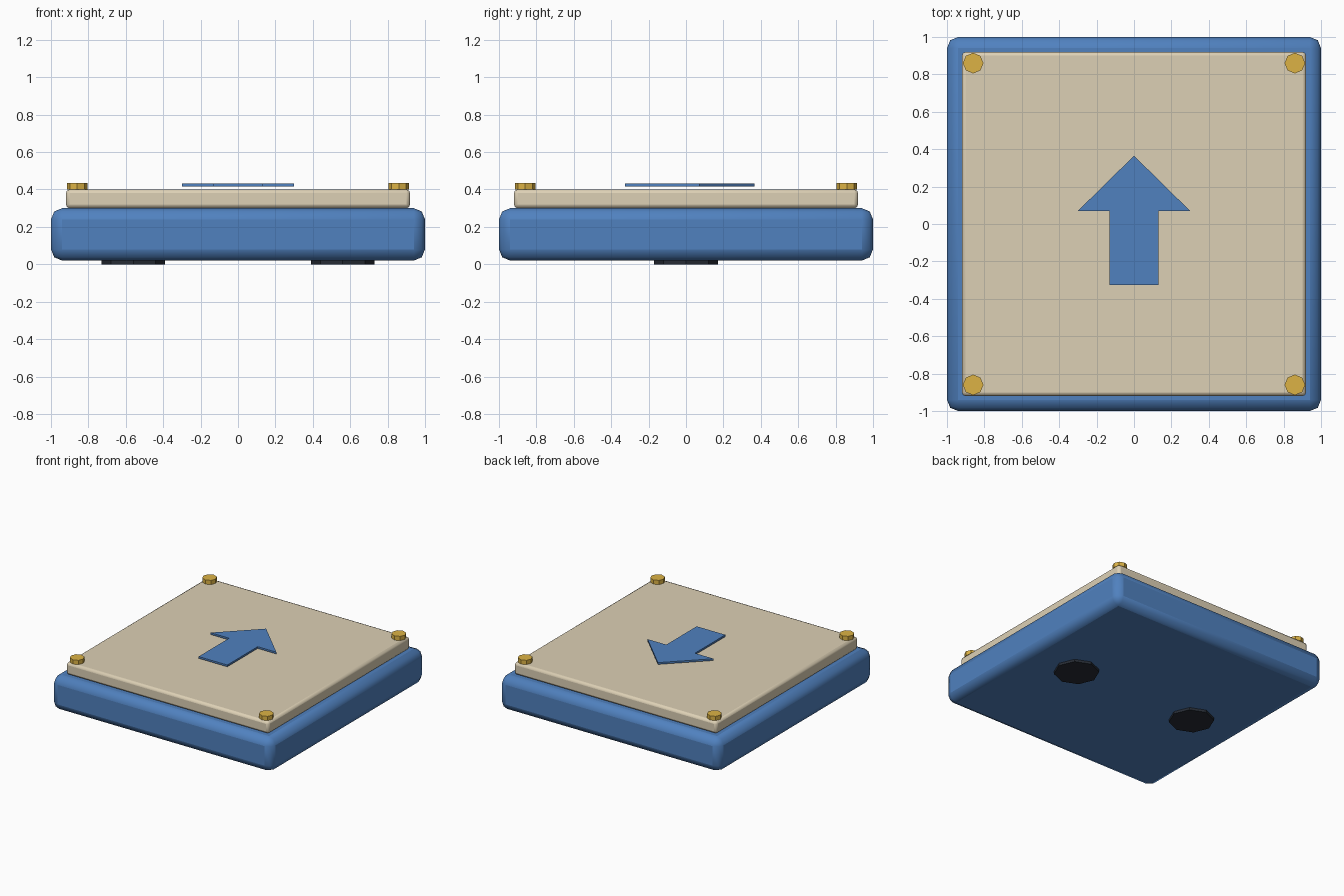
import bpy, bmesh
from math import radians

if "Cube" in bpy.data.objects:
    bpy.data.objects.remove(bpy.data.objects["Cube"])


def material(name, color):
    m = bpy.data.materials.new(name)
    m.diffuse_color = (*color, 1)
    m.use_nodes = True
    m.node_tree.nodes["Principled BSDF"].inputs["Base Color"].default_value = m.diffuse_color
    return m


BLUE = material("blue", (0.08, 0.22, 0.52))
CREAM = material("cream", (0.72, 0.63, 0.46))
GOLD = material("gold", (0.72, 0.45, 0.06))
DARK = material("dark", (0.02, 0.025, 0.035))


def slab(name, width, z0, z1, bevel, segments, mat):
    bpy.ops.mesh.primitive_cube_add(size=1, location=(0, 0, (z0 + z1) / 2))
    o = bpy.context.object
    o.name = name
    o.scale = (width, width, z1 - z0)
    bpy.ops.object.transform_apply(location=False, rotation=False, scale=True)
    b = o.modifiers.new("rounded edges", 'BEVEL')
    b.width, b.segments = bevel, segments
    o.data.materials.append(mat)
    bpy.ops.object.shade_smooth_by_angle(angle=radians(50))


def disc(name, x, y, z0, z1, radius, mat):
    bpy.ops.mesh.primitive_cylinder_add(vertices=8, radius=radius, depth=z1 - z0,
                                        location=(x, y, (z0 + z1) / 2))
    o = bpy.context.object
    o.name = name
    o.data.materials.append(mat)


# Rounded base and top plate
slab("base", 2.0, 0.02, 0.30, 0.06, 2, BLUE)
slab("top_plate", 1.84, 0.30, 0.40, 0.02, 2, CREAM)

# Corner studs and the two feet
for sx in (-1, 1):
    for sy in (-1, 1):
        disc("corner_stud", sx * 0.86, sy * 0.86, 0.40, 0.435, 0.055, GOLD)
    disc("foot", sx * 0.56, 0, 0.0, 0.025, 0.17, DARK)

# Raised arrow, floating just above the plate
half = [(0.13, -0.325), (0.13, 0.07), (0.30, 0.07)]
outline = half + [(0, 0.365)] + [(-x, y) for x, y in reversed(half)]
bm = bmesh.new()
face = bm.faces.new([bm.verts.new((x, y, 0.417)) for x, y in outline])
top = bmesh.ops.extrude_face_region(bm, geom=[face])["geom"]
bmesh.ops.translate(bm, vec=(0, 0, 0.015),
                    verts=[v for v in top if isinstance(v, bmesh.types.BMVert)])
bmesh.ops.recalc_face_normals(bm, faces=bm.faces)
mesh = bpy.data.meshes.new("arrow")
bm.to_mesh(mesh)
bm.free()
mesh.materials.append(BLUE)
bpy.context.collection.objects.link(bpy.data.objects.new("arrow", mesh))
